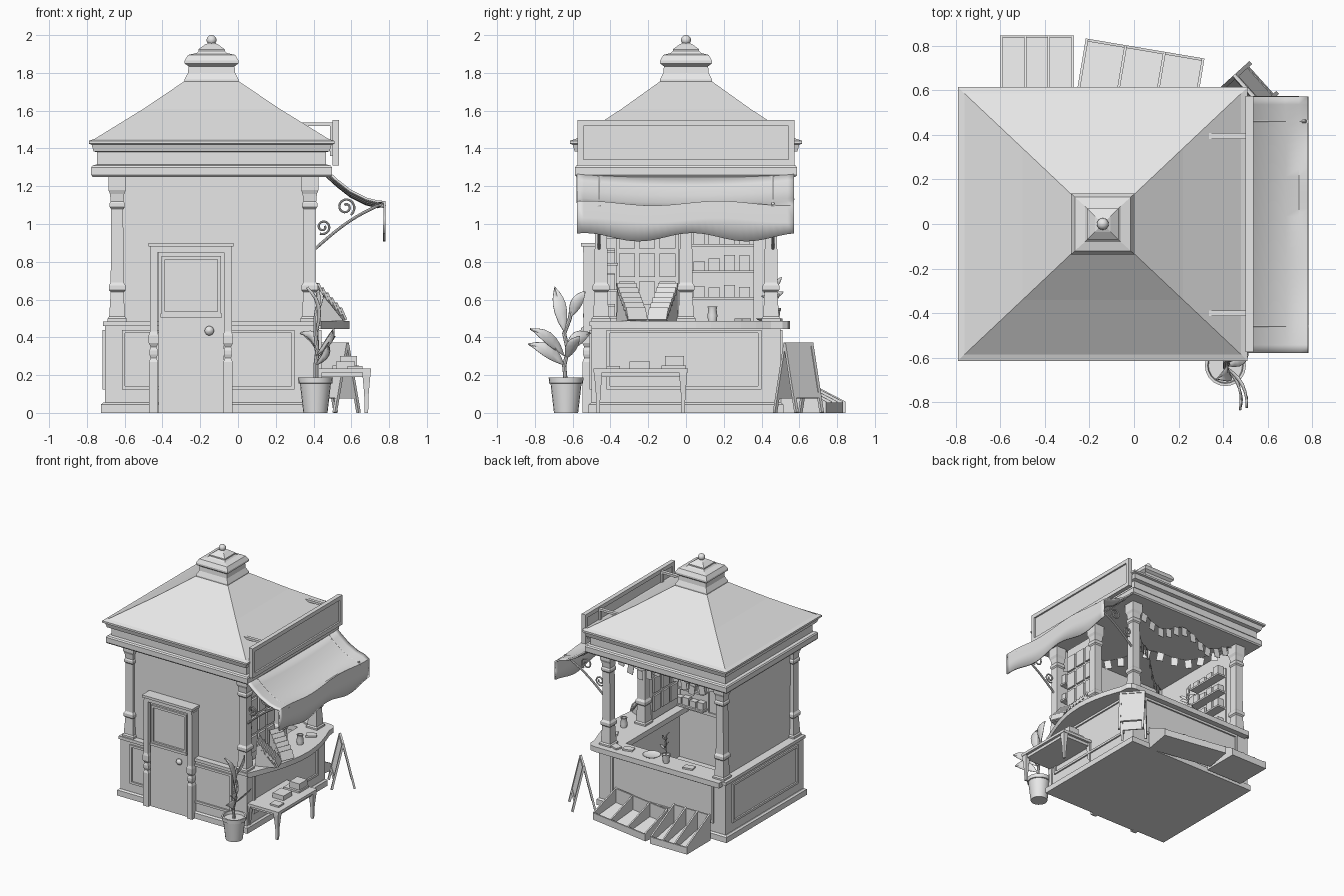
import bpy, bmesh, math, random
from mathutils import Matrix, Vector

random.seed(4)
if "Cube" in bpy.data.objects:
    bpy.data.objects.remove(bpy.data.objects["Cube"])

grey = bpy.data.materials.new("light_grey")
grey.use_nodes = True
grey.diffuse_color = (0.8, 0.8, 0.8, 1)
grey.node_tree.nodes["Principled BSDF"].inputs["Base Color"].default_value = (0.8, 0.8, 0.8, 1)
CX = -0.14  # centre line of the building
T, R = Matrix.Translation, Matrix.Rotation
rad = math.radians


def finish(name, bm, smooth=False, m=None, recalc=True):
    if m:
        bm.transform(m)
    if recalc:
        bmesh.ops.recalc_face_normals(bm, faces=bm.faces)
    me = bpy.data.meshes.new(name)
    bm.to_mesh(me)
    bm.free()
    me.materials.append(grey)
    if smooth:
        for p in me.polygons:
            p.use_smooth = True
        me.set_sharp_from_angle(angle=rad(40))
    ob = bpy.data.objects.new(name, me)
    bpy.context.scene.collection.objects.link(ob)
    return ob


def box(name, x0, x1, y0, y1, z0, z1, m=None):
    bm = bmesh.new()
    bmesh.ops.create_cube(bm, size=1)
    place = T(((x0 + x1) / 2, (y0 + y1) / 2, (z0 + z1) / 2))
    bm.transform(place @ Matrix.Diagonal((x1 - x0, y1 - y0, z1 - z0, 1)))
    return finish(name, bm, m=m)


def skin(name, rings, smooth=False, m=None):
    """Join closed rings of points and cap both ends."""
    bm = bmesh.new()
    rows = [[bm.verts.new(p) for p in ring] for ring in rings]
    n = len(rows[0])
    for a, b in zip(rows, rows[1:]):
        for i in range(n):
            bm.faces.new((a[i], a[(i + 1) % n], b[(i + 1) % n], b[i]))
    bm.faces.new(rows[0][::-1])
    bm.faces.new(rows[-1])
    return finish(name, bm, smooth, m)


def loft(name, rings, cx=0, cy=0):
    """Stack rectangles given as (half x, half y, z)."""
    return skin(name, [[(cx + a * sx, cy + b * sy, z) for sx, sy in ((-1, -1), (1, -1), (1, 1), (-1, 1))]
                       for a, b, z in rings])


def lathe(name, profile, loc, n=20):
    return skin(name, [[(r * math.cos(i * math.tau / n), r * math.sin(i * math.tau / n), z) for i in range(n)]
                       for r, z in profile], True, T(loc))


def prism(name, pts, to3d, h0, h1, m=None):
    return skin(name, [[to3d(a, b, h) for a, b in pts] for h in (h0, h1)], m=m)


def tube(name, pts, r):
    cu = bpy.data.curves.new(name, 'CURVE')
    cu.dimensions, cu.bevel_depth, cu.bevel_resolution, cu.use_fill_caps = '3D', r, 2, True
    sp = cu.splines.new('POLY')
    sp.points.add(len(pts) - 1)
    for q, p in zip(sp.points, pts):
        q.co = (*p, 1)
    tmp = bpy.data.objects.new(name + "_curve", cu)
    bpy.context.scene.collection.objects.link(tmp)
    bm = bmesh.new()
    me = bpy.data.meshes.new_from_object(tmp.evaluated_get(bpy.context.evaluated_depsgraph_get()))
    bm.from_mesh(me)
    bpy.data.objects.remove(tmp)
    return finish(name, bm, True)


def frame(name, u0, u1, z0, z1, w, to_box):
    """Four bars round a rectangle; to_box turns (u0, u1, z0, z1) into box limits."""
    for part, lim in (("left", (u0, u0 + w, z0, z1)), ("right", (u1 - w, u1, z0, z1)),
                      ("bottom", (u0, u1, z0, z0 + w)), ("top", (u0, u1, z1 - w, z1))):
        box(f"{name}_{part}", *to_box(*lim))


# Base, low walls and ledge
loft("plinth", [(.585, .515, 0), (.585, .515, .045), (.572, .502, .055)], CX)
box("low_wall_front", -.705, .43, -.5, -.43, .04, .465)
box("low_wall_back", -.705, .43, .43, .5, .04, .465)
box("low_wall_left", -.705, -.63, -.5, .5, .04, .465)
box("low_wall_right", .36, .43, -.5, .5, .04, .465)
box("ledge_front", -.715, .44, -.51, -.42, .46, .485)
box("ledge_side", -.715, -.62, -.51, .51, .46, .485)
frame("panel_front", -.615, .3, .125, .44, .018, lambda a, b, c, d: (a, b, -.512, -.495, c, d))
frame("panel_back", -.6, .32, .125, .44, .018, lambda a, b, c, d: (a, b, .495, .512, c, d))
frame("panel_right", -.42, .4, .125, .44, .018, lambda a, b, c, d: (.425, .442, a, b, c, d))
frame("panel_left", -.42, .42, .125, .44, .018, lambda a, b, c, d: (-.717, -.7, a, b, c, d))

# Upper walls and posts
box("upper_wall_front", -.62, .35, -.46, -.43, .47, 1.26)
box("upper_wall_side", -.645, -.615, -.45, .45, .47, 1.26)
POST = [(.05, .48), (.05, .5), (.042, .51), (.034, .64), (.044, .65), (.044, .675), (.034, .69),
        (.032, 1.08), (.04, 1.09), (.04, 1.11), (.034, 1.12), (.038, 1.16), (.046, 1.18), (.046, 1.25)]
for i, (px, py) in enumerate(((-.64, -.45), (.38, -.45), (.38, 0), (.38, .45), (-.64, .45))):
    loft(f"post_{i}", [(w, w, z) for w, z in POST], px, py)

# Eaves, hipped roof and cupola
loft("eaves", [(.63, .58, 1.25), (.637, .588, 1.26), (.637, .588, 1.3), (.63, .58, 1.31), (.607, .56, 1.315),
               (.607, .56, 1.38), (.625, .59, 1.385), (.635, .6, 1.42), (.65, .615, 1.425), (.65, .615, 1.44),
               (.62, .585, 1.45), (.36, .34, 1.61), (.145, .137, 1.755)], CX)
loft("cupola", [(.143, .137, 1.75), (.143, .137, 1.765), (.125, .12, 1.8), (.122, .117, 1.835), (.143, .137, 1.85),
                (.143, .137, 1.865), (.125, .12, 1.895), (.08, .08, 1.905), (.07, .07, 1.915), (.07, .07, 1.925),
                (.035, .035, 1.95), (.012, .012, 1.96)], CX)
lathe("finial", [(.026 * math.sin(math.pi * t / 10) + .0005, -.026 * math.cos(math.pi * t / 10)) for t in range(11)],
      (CX, 0, 1.974), 16)

# Door
box("door", -.42, -.075, -.525, -.45, 0, .85)
frame("door_window", -.405, -.09, .52, .83, .018, lambda a, b, c, d: (a, b, -.54, -.52, c, d))
box("door_sill", -.41, -.085, -.545, -.52, .505, .525)
for s, px in (("left", -.447), ("right", -.053)):
    loft("door_jamb_" + s, [(.024, .05, 0), (.024, .05, .27), (.016, .042, .29), (.022, .048, .31), (.022, .048, .33),
                            (.016, .042, .35), (.026, .052, .37), (.026, .052, .41), (.02, .046, .43),
                            (.02, .046, .86)], px, -.497)
box("door_header", -.465, -.035, -.545, -.44, .85, .88)
box("door_cap", -.475, -.025, -.555, -.44, .88, .9)
lathe("door_knob", [(.008, -.03), (.01, -.015), (.022, -.01), (.025, 0), (.018, .012), (.002, .018)], (0, 0, 0), 14) \
    .matrix_world = T((-.152, -.54, .435)) @ R(rad(90), 4, 'X')

# Counter, bowed on its right side and running round the back
outer = [(.44 + .15 * math.sin(math.pi * t / 14), -.5 + .95 * t / 12) for t in range(13)]
outer += [(.5, .51), (.48, .54), (.44, .55)]
prism("counter", outer + [(-.68, .55), (-.68, .37), (.28, .37), (.28, -.43), (.4, -.5)],
      lambda a, b, h: (a, b, h), .445, .487)

# Sign board above the awning
box("sign_panel", .508, .522, -.56, .56, 1.32, 1.54)
frame("sign_frame", -.575, .575, 1.31, 1.55, .032, lambda a, b, c, d: (.5, .535, a, b, c, d))
for s, py in (("front", -.4), ("back", .395)):
    box("sign_arm_" + s, .32, .51, py - .013, py + .013, 1.52, 1.538)
    box("sign_strut_" + s, .487, .502, py - .013, py + .013, 1.36, 1.538)

# Awning with a wavy valance
PROFILE = [(.475, 1.285), (.53, 1.235), (.6, 1.18), (.68, 1.14), (.74, 1.125), (.78, 1.11), (.782, 1.02), (.78, .93)]
bm = bmesh.new()
rows = []
for k, (x, z) in enumerate(PROFILE):
    row = []
    for j in range(33):
        y = -.578 + 1.15 * j / 32
        dip = -.03 * (1 - (y / .58) ** 2) if k < 5 else .012 * math.sin(y * 9)
        row.append(bm.verts.new((x, y, z + (.022 * math.sin(y * 11 + 1.2) if k == 7 else dip))))
    rows.append(row)
for a, b in zip(rows, rows[1:]):
    for j in range(32):
        bm.faces.new((a[j], b[j], b[j + 1], a[j + 1]))
awning = finish("awning", bm, True)
awning.modifiers.new("thickness", 'SOLIDIFY').thickness = .012


def spiral(cx, cz, r, a0, turns, y):
    return [(cx + r * (1 - .75 * t / 24) * math.cos(a0 + turns * math.tau * t / 24), y,
             cz + r * (1 - .75 * t / 24) * math.sin(a0 + turns * math.tau * t / 24)) for t in range(25)]


# Scrolled awning brackets
for s, y in (("front", -.46), ("back", .46)):
    tube(f"bracket_{s}_rail", [(x, y, z - .02) for x, z in PROFILE[:6]], .009)
    tube(f"bracket_{s}_brace", [(.41 + .36 * t / 10, y, .87 + .24 * t / 10 + .025 * math.sin(math.pi * t / 10))
                                for t in range(11)], .008)
    tube(f"bracket_{s}_low_scroll", spiral(.45, .985, .04, -2, 1.4, y), .006)
    tube(f"bracket_{s}_high_scroll", spiral(.57, 1.09, .05, -1, 1.5, y), .006)

# Magazine rack in the right opening
box("rack_board", .335, .35, -.37, -.04, .5, 1.22)
for r in range(4):
    for c in range(3):
        y, z = -.355 + c * .107, .57 + r * .15
        box(f"magazine_{r}_{c}", .35, .366, y, y + .085, z, z + .125)
        box(f"magazine_back_{r}_{c}", .322, .335, y, y + .085, z, z + .125)

# Inner shelves against the side wall and the front wall
arch = [(.09, .48), (.39, .48), (.39, 1.0)] + [(.24 + .15 * math.cos(math.pi * t / 8),
                                                1.0 + .09 * math.sin(math.pi * t / 8)) for t in range(1, 8)] + [(.09, 1.0)]
prism("arched_shelf_back", arch, lambda a, b, h: (a, h, b), -.432, -.42)
box("side_shelf_back", -.62, -.605, .03, .36, .3, 1.1)
for i in range(4):
    z = .5 + i * .14
    box(f"arched_shelf_{i}", .1, .38, -.425, -.36, z, z + .014)
    box(f"side_shelf_{i}", -.61, -.53, .03, .36, z + .1, z + .114)
    for j in range(4):
        h = random.uniform(.06, .1)
        box(f"front_book_{i}_{j}", .11 + j * .066, .165 + j * .066, -.42, -.375, z + .014, z + h)
        box(f"side_book_{i}_{j}", -.605, -.55, .04 + j * .08, .1 + j * .08, z + .114, z + .1 + h)

# Bunting strung across the ceiling
for k, (a, b) in enumerate((((.33, .4), (-.6, -.4)), ((.33, -.4), (-.6, .4)), ((.34, .44), (-.6, .44)))):
    line = [Vector((a[0] + (b[0] - a[0]) * t / 12, a[1] + (b[1] - a[1]) * t / 12,
                    1.24 - .09 * math.sin(math.pi * t / 6) ** 2)) for t in range(13)]
    tube(f"bunting_string_{k}", line, .003)
    turn = math.atan2(b[1] - a[1], b[0] - a[0])
    for i, p in enumerate(line[1:-1]):
        tilt = R(random.uniform(-.25, .25), 4, 'Y')
        box(f"bunting_flag_{k}_{i}", -.026, .026, -.002, .002, -.07, 0, T(p) @ R(turn, 4, 'Z') @ tilt)

# Goods on the counter
for k, (py, a) in enumerate(((-.31, 22), (-.1, -22))):
    m = T((.42, py, 0)) @ R(rad(a), 4, 'Z')
    prism(f"display_{k}_stand", [(-.03, .487), (.13, .487), (-.02, .66)], lambda u, v, h: (u, h, v), -.05, .05, m)
    for i in range(6):
        box(f"display_{k}_card_{i}", -.006, .006, -.055, .055, -.03, .04,
            m @ T((.0 + .026 * i, 0, .65 - .026 * i)) @ R(rad(-25), 4, 'Y'))
lathe("jug", [(.024, 0), (.026, .03), (.022, .06), (.026, .075), (.018, .075), (.018, .01)], (.46, .14, .487))
lathe("tray", [(.05, 0), (.07, .012), (.066, .014), (.05, .006)], (0, .44, .487))
for i, (px, py, a) in enumerate(((.2, .45, 15), (.3, .47, -20), (.45, .3, 30), (-.35, .46, 10))):
    box(f"counter_book_{i}", -.04, .04, -.028, .028, .487, .5, T((px, py, 0)) @ R(rad(a), 4, 'Z'))

# Low table with parcels
box("table_top", .4, .705, -.49, .01, .213, .235)
box("table_apron", .42, .685, -.47, -.01, .19, .213)
for i, (px, py) in enumerate(((.425, -.465), (.68, -.465), (.425, -.015), (.68, -.015))):
    loft(f"table_leg_{i}", [(.009, .009, 0), (.012, .012, .1), (.021, .021, .2), (.021, .021, .213)], px, py)
box("parcel_a", .52, .62, -.3, -.19, .235, .272)
box("parcel_b", .5, .64, -.13, 0, .235, .25)
box("parcel_c", .54, .63, -.11, -.01, .25, .3)
box("parcel_d", .58, .66, -.42, -.35, .235, .248)

# Folding board
for k, s in (("front", 1), ("back", -1)):
    m = T((.515, .595, .37)) @ R(rad(-48), 4, 'Z') @ R(rad(s * 13), 4, 'X')
    box(f"board_{k}_panel", -.085, .085, -.004, .004, -.28, -.01, m)
    box(f"board_{k}_rail", -.09, .09, -.008, .008, -.3, -.27, m)
    box(f"board_{k}_top", -.09, .09, -.008, .008, -.018, 0, m)
    for e in (-1, 1):
        box(f"board_{k}_leg_{e}", e * .09 - .009, e * .09 + .009, -.008, .008, -.378, 0, m)


def bins(name, loc, angle, w, d):
    """Sloping display crate; its outer edge is at loc."""
    m, side = T(loc) @ R(rad(angle), 4, 'Z'), [(-d, 0), (0, 0), (0, .06), (-d, .06 + d * .52)]
    for i in range(4):
        x = -w / 2 + i * (w - .012) / 3
        prism(f"{name}_divider_{i}", side, lambda u, v, h: (h, u, v), x, x + .012, m)
    prism(name + "_floor", [(-d, 0), (0, 0), (0, .015), (-d, .07)], lambda u, v, h: (h, u, v), -w / 2, w / 2, m)
    box(name + "_lip", -w / 2, w / 2, -.012, 0, 0, .055, m)
    box(name + "_back", -w / 2, w / 2, -d, .012 - d, 0, .06 + d * .5, m)


bins("crate_small", (-.435, .845, 0), 0, .33, .3)
bins("crate_wide", (.05, .787, 0), -9.6, .54, .24)


# Potted plants
def leaf(name, base, tip, w):
    base, tip = Vector(base), Vector(tip)
    d = tip - base
    side, up = d.cross(Vector((1, .25, 0))).normalized() * w, Vector((.12, 0, .1)) * d.length
    bm, rows = bmesh.new(), []
    for t in range(7):
        u = t / 6
        c, s = base + d * u + up * math.sin(math.pi * u), side * (math.sin(math.pi * u ** .85) + .03)
        rows.append([bm.verts.new(p) for p in (c - s + up * .3, c, c + s + up * .3)])
    for a, b in zip(rows, rows[1:]):
        for j in (0, 1):
            bm.faces.new((a[j], a[j + 1], b[j + 1], b[j]))
    finish(name, bm, True).modifiers.new("thickness", 'SOLIDIFY').thickness = .004


def plant(name, loc, k, stem, leaves):
    at = lambda p: tuple(Vector(loc) + Vector(p) * k)
    lathe(name + "_pot", [(.064 * k, 0), (.082 * k, .155 * k), (.09 * k, .157 * k), (.092 * k, .187 * k),
                          (.08 * k, .187 * k), (.076 * k, .165 * k)], loc)
    tube(name + "_stem", [at(p) for p in stem], .011 * k)
    for i, (b, t, w) in enumerate(leaves):
        leaf(f"{name}_leaf_{i}", at(b), at(t), w * k)


STEM = [(0, 0, .15), (0, -.01, .25), (.01, .01, .33), (0, -.01, .42), (0, .02, .5), (.01, .03, .56)]
LEAVES = [((0, -.01, .25), (.06, -.2, .36), .035), ((0, -.01, .3), (.09, -.19, .44), .03),
          ((0, -.01, .42), (-.05, -.06, .66), .035), ((0, .02, .5), (.02, .1, .64), .03),
          ((0, 0, .33), (-.08, .13, .42), .035), ((0, 0, .28), (.1, .07, .4), .03)]
plant("floor_plant", (.41, -.635, 0), 1, STEM, LEAVES)
plant("counter_plant", (-.15, .47, .487), .36, STEM, LEAVES)
